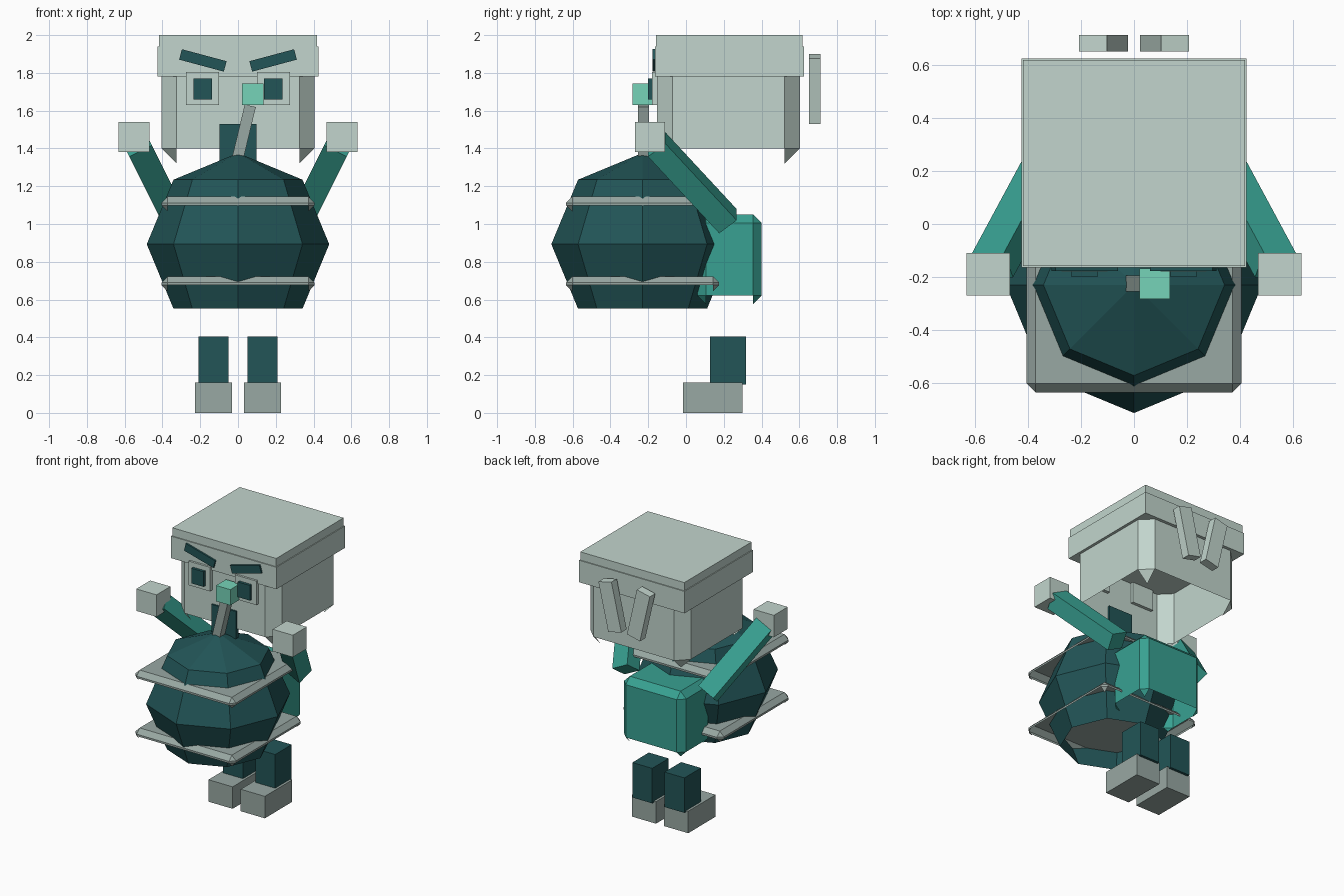
import bpy, bmesh
from math import radians
from mathutils import Matrix, Vector, Euler

if "Cube" in bpy.data.objects:
    bpy.data.objects.remove(bpy.data.objects["Cube"], do_unlink=True)


def material(name, hex_code):
    def linear(c):
        return c / 12.92 if c <= 0.04045 else ((c + 0.055) / 1.055) ** 2.4
    rgb = [linear(int(hex_code[i:i + 2], 16) / 255) for i in (0, 2, 4)]
    mat = bpy.data.materials.new(name)
    mat.use_nodes = True
    mat.diffuse_color = (*rgb, 1)
    mat.node_tree.nodes["Principled BSDF"].inputs["Base Color"].default_value = (*rgb, 1)
    return mat


PALE = material("pale_grey", "C2D5CD")
GREY = material("mid_grey", "98A8A3")
DARK = material("dark_teal", "225557")
TEAL = material("teal", "38A192")
MINT = material("mint", "76D3B8")


def finish(bm, name, mat):
    mesh = bpy.data.meshes.new(name)
    bm.to_mesh(mesh)
    bm.free()
    mesh.materials.append(mat)
    obj = bpy.data.objects.new(name, mesh)
    bpy.context.collection.objects.link(obj)
    return obj


def box(name, mat, center, size, rot=(0, 0, 0), bevel=0):
    """Box, optionally chamfered; chamfered boxes are open underneath."""
    bm = bmesh.new()
    bmesh.ops.create_cube(bm, size=1)
    bmesh.ops.scale(bm, vec=size, verts=bm.verts)
    if bevel:
        bmesh.ops.bevel(bm, geom=bm.edges[:], offset=bevel, segments=1,
                        profile=0.5, affect='EDGES')
        bm.normal_update()
        under = [f for f in bm.faces if f.normal.z < -0.1 and len(f.verts) == 4]
        bmesh.ops.delete(bm, geom=under, context='FACES')
    turn = Euler([radians(a) for a in rot]).to_matrix().to_4x4()
    bmesh.ops.transform(bm, matrix=Matrix.Translation(center) @ turn, verts=bm.verts)
    return finish(bm, name, mat)


def pair(name, mat, center, size, rot=(0, 0, 0)):
    """Mirrored left and right boxes."""
    for side, s in (("left", 1), ("right", -1)):
        box(f"{side}_{name}", mat, (s * center[0], center[1], center[2]), size,
            (rot[0], s * rot[1], s * rot[2]))


# Feet, legs and torso
pair("foot", GREY, (0.13, 0.142, 0.08), (0.195, 0.315, 0.16))
pair("leg", DARK, (0.13, 0.223, 0.278), (0.16, 0.19, 0.255))
box("torso", TEAL, (0, 0.23, 0.813), (0.50, 0.34, 0.475), bevel=0.045)

# Raised arms and hands
tilt = (39.7, 26.6, 0)
arm_length = 0.59
shoulder = Vector((0.33, 0.222, 1.015))
along = Euler([radians(a) for a in tilt]).to_matrix() @ Vector((0, 0, 1))
pair("arm", TEAL, shoulder + along * arm_length / 2, (0.134, 0.12, arm_length), tilt)
pair("hand", PALE, (0.55, -0.19, 1.46), (0.163, 0.16, 0.16))

# Round bomb, open underneath
bm = bmesh.new()
bmesh.ops.create_uvsphere(bm, u_segments=8, v_segments=4, radius=0.483)
lowest = min(bm.verts, key=lambda v: v.co.z)
bmesh.ops.delete(bm, geom=[lowest], context='VERTS')
bmesh.ops.translate(bm, vec=(0, -0.23, 0.893), verts=bm.verts)
finish(bm, "bomb", DARK)

# Square bands, fuse and spark
for name, z in (("upper_band", 1.105), ("lower_band", 0.683)):
    box(name, GREY, (0, -0.23, z), (0.81, 0.81, 0.08), bevel=0.033)
box("fuse", GREY, (0.03, -0.225, 1.48), (0.06, 0.06, 0.30), (0, 13.5, 0))
box("spark", MINT, (0.078, -0.225, 1.687), (0.115, 0.115, 0.115))

# Head and flat cap
box("head", PALE, (0, 0.225, 1.59), (0.81, 0.755, 0.54), bevel=0.08)
box("cap_rim", PALE, (0, 0.23, 1.86), (0.85, 0.79, 0.16))
box("cap_top", PALE, (0, 0.23, 1.97), (0.838, 0.776, 0.06))

# Face
pair("eye", PALE, (0.187, -0.155, 1.717), (0.174, 0.05, 0.175))
pair("pupil", DARK, (0.187, -0.17, 1.715), (0.098, 0.06, 0.11))
pair("brow", DARK, (0.186, -0.16, 1.866), (0.245, 0.035, 0.057), (0, -15, 0))
box("mouth", DARK, (0, -0.15, 1.43), (0.196, 0.03, 0.2))

# Cloth tails floating behind the head
pair("headband_tail", PALE, (0.115, 0.682, 1.715), (0.108, 0.062, 0.355), (0, 13, 0))
